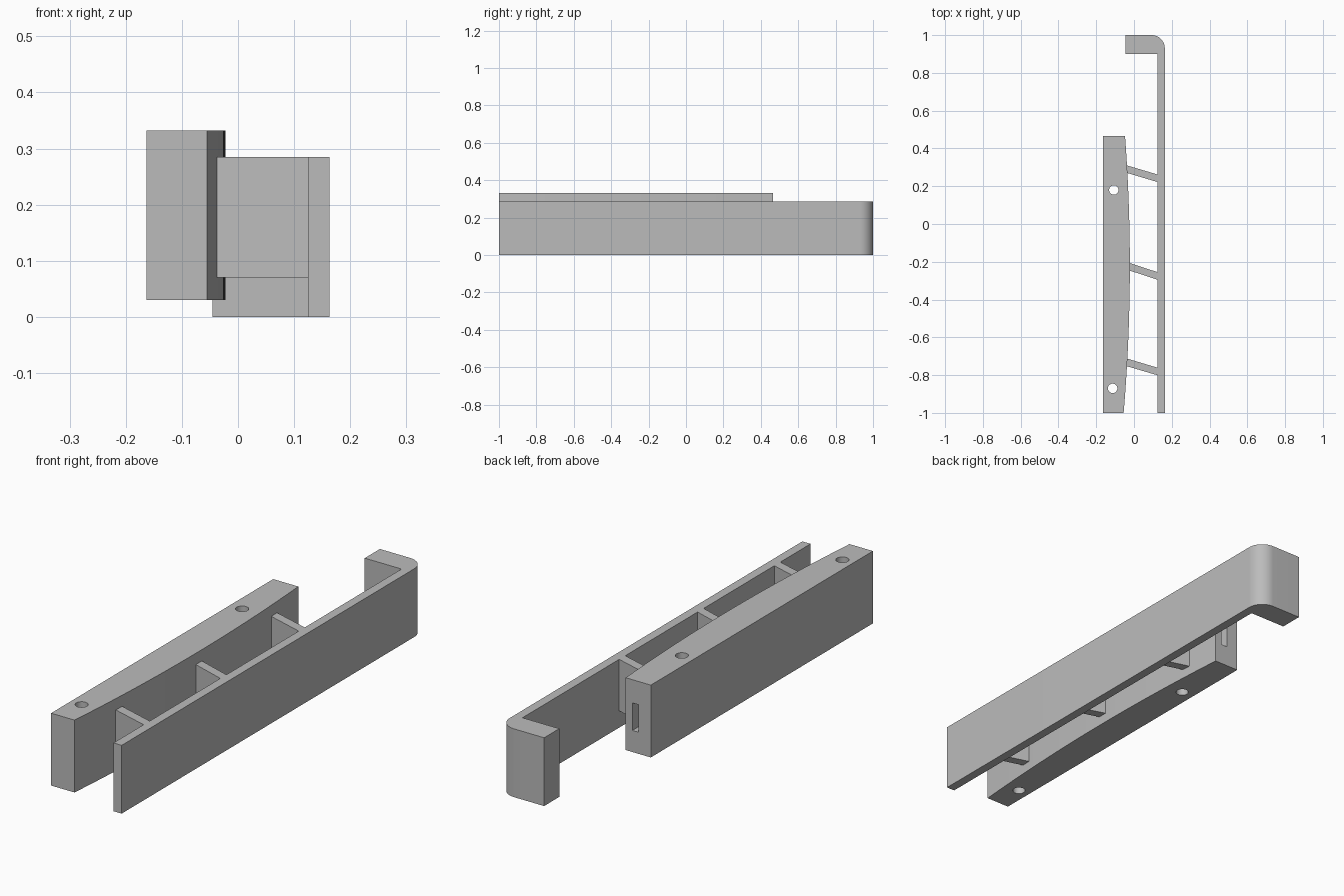
import bpy
import bmesh
import math

if "Cube" in bpy.data.objects:
    bpy.data.objects.remove(bpy.data.objects["Cube"])

# Single grey material
grey = bpy.data.materials.new("light_grey")
grey.use_nodes = True
colour = (0.5, 0.5, 0.5, 1)
grey.diffuse_color = colour
grey.node_tree.nodes["Principled BSDF"].inputs["Base Color"].default_value = colour


def extrude_outline(name, outline, z0, z1):
    """Extrude a counter-clockwise plan outline between two heights."""
    bm = bmesh.new()
    base = bm.faces.new([bm.verts.new((x, y, z0)) for x, y in outline])
    top = bmesh.ops.extrude_face_region(bm, geom=[base])["geom"]
    verts = [v for v in top if isinstance(v, bmesh.types.BMVert)]
    bmesh.ops.translate(bm, verts=verts, vec=(0, 0, z1 - z0))
    bmesh.ops.recalc_face_normals(bm, faces=bm.faces)
    mesh = bpy.data.meshes.new(name)
    bm.to_mesh(mesh)
    bm.free()
    mesh.materials.append(grey)
    obj = bpy.data.objects.new(name, mesh)
    bpy.context.collection.objects.link(obj)
    return obj


def activate(obj):
    bpy.ops.object.select_all(action="DESELECT")
    obj.select_set(True)
    bpy.context.view_layer.objects.active = obj


def cut(obj, cutter):
    """Subtract a cutter and discard it."""
    cutter.hide_render = True
    mod = obj.modifiers.new("cut", "BOOLEAN")
    mod.operation = "DIFFERENCE"
    mod.solver = "EXACT"
    mod.object = cutter
    activate(obj)
    bpy.ops.object.modifier_apply(modifier=mod.name)
    bpy.data.objects.remove(cutter)


def arc(cx, cy, r, start, end, steps):
    angles = [math.radians(start + (end - start) * i / steps) for i in range(steps + 1)]
    return [(cx + r * math.cos(a), cy + r * math.sin(a)) for a in angles]


def bulge(y):
    """Inner face of the mounting block, gently bowed along its length."""
    return -0.022 - 0.054 * (y + 0.22) ** 2


# Mounting block with a bowed inner face
front, back, outer = -1.0, 0.465, -0.163
steps = 32
bow = [front + (back - front) * i / steps for i in range(steps + 1)]
block = extrude_outline(
    "mounting_block",
    [(outer, back), (outer, front)] + [(bulge(y), y) for y in bow], 0.03, 0.332)

# Two vertical screw holes
for x, y in ((-0.107, 0.18), (-0.113, -0.87)):
    cut(block, extrude_outline("hole_cutter", arc(x, y, 0.025, 0, 348.75, 31), -0.1, 0.5))

# Slot in the back end
cut(block, extrude_outline(
    "slot_cutter",
    [(-0.107, 0.315), (-0.078, 0.315), (-0.078, 0.6), (-0.107, 0.6)], 0.12, 0.235))

# Long blade with a rounded hook at the back
blade_in, blade_out, r = 0.125, 0.163, 0.07
blade = extrude_outline(
    "hooked_blade",
    [(blade_in, -1), (blade_out, -1)] + arc(blade_out - r, 1 - r, r, 0, 90, 16)
    + [(-0.045, 1), (-0.045, 0.9), (blade_in, 0.9)], 0, 0.285)

# Slanted ribs joining block and blade
for i, y in enumerate((-0.733, -0.227, 0.29)):
    half, drop = 0.02, 0.048
    lo, hi = y - half, y + half
    extrude_outline(
        f"rib_{i + 1}",
        [(bulge(lo), lo), (blade_in, lo - drop), (blade_in, hi - drop), (bulge(hi), hi)],
        0.07, 0.285)

# Smooth curves, keep corners crisp
for obj in (block, blade):
    activate(obj)
    bpy.ops.object.shade_smooth_by_angle(angle=math.radians(30))
